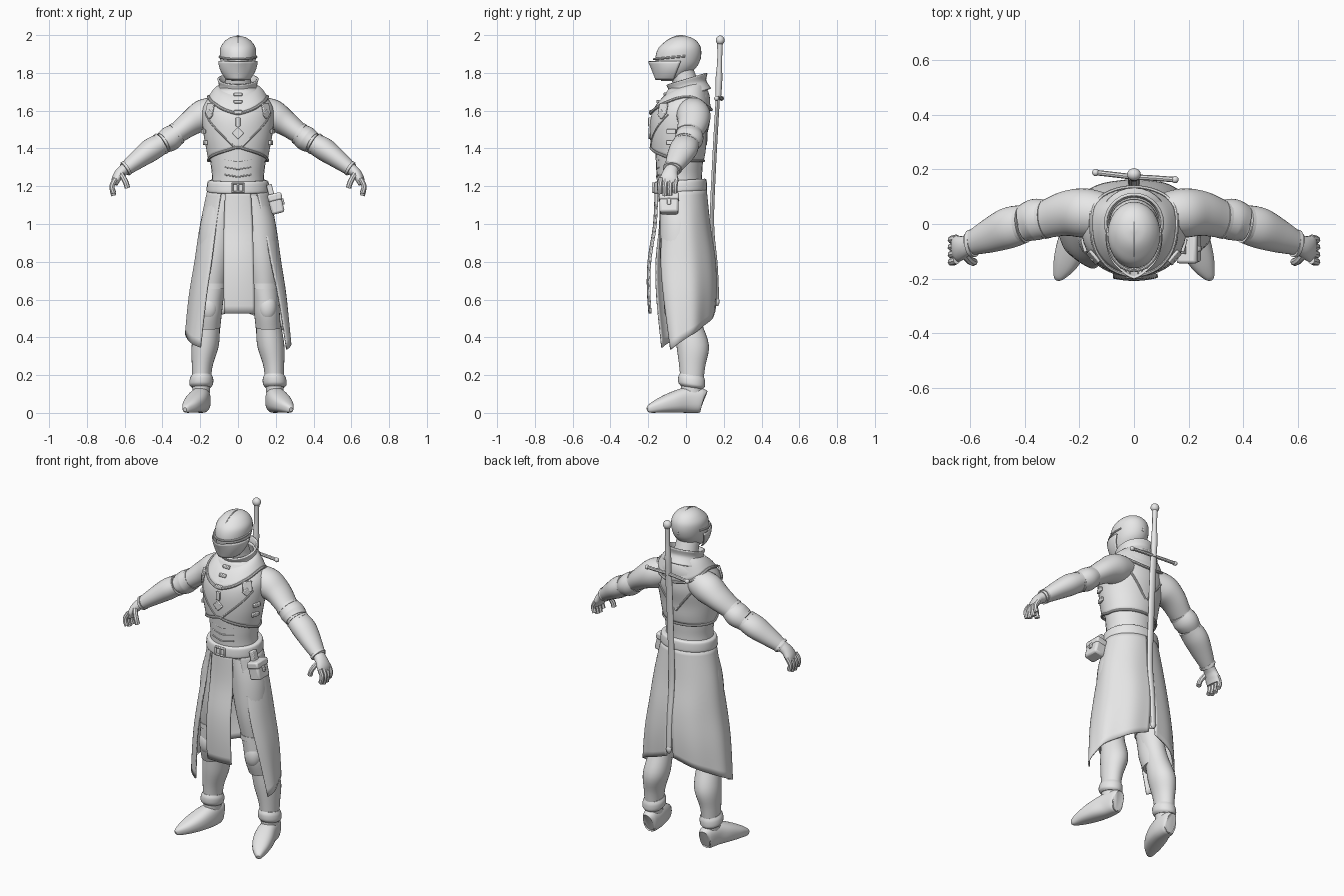
import bpy, bmesh
from math import sin, cos, pi, radians
from mathutils import Vector, Matrix, Euler

if "Cube" in bpy.data.objects:
    bpy.data.objects.remove(bpy.data.objects["Cube"])

GREY = (.8, .8, .8, 1)
clay = bpy.data.materials.new("plain_grey")
clay.use_nodes = True
clay.diffuse_color = GREY
clay.node_tree.nodes["Principled BSDF"].inputs["Base Color"].default_value = GREY
made = []


def finish(name, bm, mirror=False, thick=0, bevel=0):
    bmesh.ops.remove_doubles(bm, verts=bm.verts, dist=1e-5)
    bmesh.ops.recalc_face_normals(bm, faces=bm.faces)
    mesh = bpy.data.meshes.new(name)
    bm.to_mesh(mesh)
    bm.free()
    mesh.materials.append(clay)
    ob = bpy.data.objects.new(name, mesh)
    bpy.context.collection.objects.link(ob)
    if thick:
        ob.modifiers.new("thickness", "SOLIDIFY").thickness = thick
    if bevel:
        mod = ob.modifiers.new("soft_edges", "BEVEL")
        mod.width, mod.segments = bevel, 2
    if mirror:
        ob.modifiers.new("mirror", "MIRROR")
    made.append(ob)


def dense(keys, steps=5):
    """Smooth curve through a list of equal-length tuples."""
    k = [keys[0], *keys, keys[-1]]
    out = []
    for p, q, r, s in zip(k, k[1:], k[2:], k[3:]):
        for i in range(steps):
            t = i / steps
            out.append([b + .5 * t * (c - a + t * (2*a - 5*b + 4*c - d + t * (3*(b - c) + d - a)))
                        for a, b, c, d in zip(p, q, r, s)])
    return out + [list(keys[-1])]


def sweep(name, keys, n=28, flat=False, ref=(0, 1, 0), square=1, tilt=0, caps=True, thick=0, mirror=False):
    """Rings of (x, y, z, half width, half depth) joined into a skin."""
    bm, rows = bmesh.new(), dense(keys)
    pts, rings, b = [Vector(r[:3]) for r in rows], [], Vector(ref)
    for i, (c, row) in enumerate(zip(pts, rows)):
        if flat:
            a, b = Vector((1, 0, 0)), Vector((0, 1, tilt))
        else:
            t = (pts[min(i + 1, len(pts) - 1)] - pts[max(i - 1, 0)]).normalized()
            if i == 0 and abs(t.dot(b)) > .95:
                b = Vector((1, 0, 0))
            b = (b - t * b.dot(t)).normalized()
            a = b.cross(t)
        ring = []
        for j in range(n):
            u, v = cos(2 * pi * j / n), sin(2 * pi * j / n)
            u, v = [(abs(w) ** square) * (1 if w > 0 else -1) for w in (u, v)]
            ring.append(bm.verts.new(c + a * u * max(row[3], .002) + b * v * max(row[4], .002)))
        rings.append(ring)
    for lo, hi in zip(rings, rings[1:]):
        for j in range(n):
            bm.faces.new((lo[j], lo[(j + 1) % n], hi[(j + 1) % n], hi[j]))
    if caps:
        bm.faces.new(rings[0])
        bm.faces.new(rings[-1])
    finish(name, bm, mirror, thick)


def tube(name, pts, r, mirror=False):
    sweep(name, [(*p, r, r) for p in pts], n=8, ref=(0, 0, 1), mirror=mirror)


def patch(name, fn, cols, rows, thick=.008, mirror=False):
    bm = bmesh.new()
    grid = [[bm.verts.new(fn(i / cols, j / rows)) for i in range(cols + 1)] for j in range(rows + 1)]
    for j in range(rows):
        for i in range(cols):
            bm.faces.new((grid[j][i], grid[j][i+1], grid[j+1][i+1], grid[j+1][i]))
    finish(name, bm, mirror, thick)


def ball(name, loc, size, rot=(0, 0, 0), mirror=False):
    bm = bmesh.new()
    m = Matrix.LocRotScale(Vector(loc), Euler([radians(r) for r in rot]), Vector(size))
    bmesh.ops.create_uvsphere(bm, u_segments=24, v_segments=14, radius=1, matrix=m)
    finish(name, bm, mirror)


def box(name, loc, size, rot=(0, 0, 0), bevel=.004, mirror=False):
    bm = bmesh.new()
    m = Matrix.LocRotScale(Vector(loc), Euler([radians(r) for r in rot]), Vector(size))
    bmesh.ops.create_cube(bm, size=1, matrix=m)
    finish(name, bm, mirror, bevel=bevel)


def on(table, z, a, off=0):
    """Point on a body table (z, centre y, half width, half depth); a = 0 is the front, 90 the left."""
    for lo, hi in zip(table, table[1:]):
        if min(lo[0], hi[0]) <= z <= max(lo[0], hi[0]):
            break
    t = max(0, min(1, (z - lo[0]) / (hi[0] - lo[0])))
    cy, rx, ry = [p + (q - p) * t for p, q in zip(lo[1:], hi[1:])]
    a = radians(a)
    return Vector(((rx + off) * sin(a), cy - (ry + off) * cos(a), z))


def mix(a, b, t):
    return a + (b - a) * t


CHEST = dense([(1.32, -.04, .155, .13), (1.38, -.04, .165, .143), (1.46, -.04, .18, .15),
               (1.55, -.03, .19, .158), (1.62, -.02, .185, .146), (1.68, .005, .145, .12), (1.74, .01, .09, .09)])
SKIRT = dense([(1.2, -.027, .158, .135), (1, -.02, .2, .15), (.8, -.02, .23, .18), (.6, -.018, .262, .183), (.32, -.018, .288, .155)])

# Torso and cuirass
sweep("abdomen", [(0, -.03, 1.12, .15, .12), (0, -.035, 1.24, .138, .12), (0, -.035, 1.32, .145, .124), (0, -.035, 1.42, .155, .13)], flat=True)


def hem(a):
    return 1.335 + (.07 * (1 - abs(a) / 90) if abs(a) < 90 else 0)


patch("cuirass", lambda u, v: on(CHEST, mix(hem(360*u - 180), 1.72, v), 360*u - 180), 48, 18)
tube("cuirass_rim", [on(CHEST, hem(a), a) for a in range(-180, 181, 15)], .007)
tube("front_strap", [on(CHEST, mix(1.4, 1.58, t / 5), mix(4, 64, t / 5)) for t in range(6)], .005, True)
tube("back_strap", [on(CHEST, mix(1.42, 1.62, t / 5), mix(178, 130, t / 5)) for t in range(6)], .006, True)
box("chest_bar", on(CHEST, 1.54, 0, .003), (.025, .016, .05))
box("chest_diamond", on(CHEST, 1.48, 0, .002), (.045, .012, .045), (0, 45, 0))
for z in (1.43, 1.49):
    box("side_buckle", on(CHEST, z, 75, .005), (.05, .014, .024), (0, 0, 75), mirror=True)
box("shoulder_badge", on(CHEST, 1.61, 50, .006), (.055, .012, .06), (-15, 0, 50), mirror=True)
box("badge_point", on(CHEST, 1.58, 50, .005), (.038, .012, .038), (0, 45, 50), mirror=True)
for z in (1.25, 1.29, 1.33):
    tube("abdomen_lace", [(x, -.156 + x * x * 3, z + abs(x) * .15) for x in (-.07, -.03, 0, .03, .07)], .004)

# Cowl, collar and neck
sweep("neck", [(0, .02, 1.64, .09, .085), (0, 0, 1.74, .07, .07), (0, -.03, 1.82, .065, .07)], flat=True)


def cowl(u, v):
    a = 360 * u - 180
    inner = Vector((.088 * sin(radians(a)), .01 - .088 * cos(radians(a)), 1.735 - .03 * cos(radians(a))))
    edge = 1.64 - .035 * cos(radians(2 * a)) - .02 * max(0, 1 - abs(a) / 40)
    p = inner.lerp(on(CHEST, edge, a, .007), v)
    return p + Vector((0, 0, .016 * sin(pi * v)))


patch("cowl", cowl, 48, 8, .01)
tube("cowl_edge", [cowl(i / 36, 1) for i in range(37)], .008)
for v in (.25, .6, .95):
    box("cowl_clasp", cowl(.5, v) + Vector((0, -.004, 0)), (.045, .018, .018))
sweep("collar", [(0, .015, 1.68, .115, .11), (0, .008, 1.73, .092, .09), (0, .004, 1.77, .1, .1)],
      flat=True, tilt=.3, caps=False, thick=.01)

# Helmet with visor
sweep("helmet", [(0, -.09, 1.757, .03, .04), (0, -.075, 1.78, .06, .07), (0, -.05, 1.83, .084, .105), (0, -.042, 1.88, .095, .12),
                 (0, -.034, 1.93, .094, .113), (0, -.025, 1.965, .073, .085), (0, -.022, 1.987, .043, .05),
                 (0, -.02, 1.996, .008, .008)], flat=True, n=36)
tube("helmet_crest", [(0, -.147, 1.92), (0, -.112, 1.96), (0, -.07, 1.986), (0, -.02, 1.996),
                      (0, .04, 1.973), (0, .073, 1.93), (0, .076, 1.87)], .004)
tube("visor_brow", [(.097 * sin(radians(a)), -.045 - .125 * cos(radians(a)), 1.885 - .012 * cos(radians(a)))
                    for a in range(-110, 111, 20)], .006)


def visor(u, v):
    a = radians(200 * u - 100)
    w, d, z = mix(.098, .055, v * v), mix(.13, .075, v), mix(1.862, 1.765, v)
    return Vector((w * sin(a), mix(-.05, -.08, v) - d * (cos(a) + mix(.12, .02, v) * max(0, 1 - abs(a) * 2)), z))


patch("visor", visor, 28, 8, .006)
for i in (-3, -2, -1, 1, 2, 3):
    for v in (.25, .6):
        box("visor_breath_slot", visor(.5 + i * .045, v), (.005, .008, .014), (0, 0, i * 9), .001)

# Arms
sweep("upper_arm", [(.1, .03, 1.6, .075, .08), (.18, .04, 1.575, .085, .09), (.25, .038, 1.535, .068, .082),
                    (.33, .015, 1.475, .054, .068), (.4, 0, 1.43, .05, .062)], mirror=True)
sweep("elbow_guard", [(.325, .018, 1.478, .058, .07), (.36, .016, 1.452, .066, .076), (.395, .004, 1.43, .058, .069)], mirror=True)
sweep("bracer", [(.405, 0, 1.425, .056, .07), (.46, -.015, 1.393, .061, .075), (.53, -.044, 1.342, .05, .062),
                 (.6, -.073, 1.288, .036, .042)], mirror=True)
for x, y, z, r in ((.325, .018, 1.478, .061), (.408, 0, 1.424, .06), (.592, -.07, 1.295, .041)):
    sweep("sleeve_band", [(x - .006, y, z + .004, r, r + .01), (x + .006, y - .002, z - .004, r, r + .01)], mirror=True)

# Hands
sweep("palm", [(.59, -.07, 1.297, .032, .034), (.622, -.083, 1.272, .028, .04), (.644, -.09, 1.24, .024, .048),
               (.654, -.092, 1.208, .015, .046)], n=20, mirror=True)
for i in range(4):
    y, drop = -.052 - .027 * i, (.05, .062, .06, .045)[3 - i]
    tube("finger", [(.648, y, 1.24), (.664, y - .004, 1.212), (.667, y - .006, 1.19), (.658, y - .005, 1.212 - drop)], .014, True)
tube("thumb", [(.622, -.11, 1.27), (.604, -.13, 1.24), (.592, -.138, 1.215), (.585, -.138, 1.19)], .0145, True)

# Legs
sweep("leg", [(.07, -.03, 1.15, .085, .105), (.1, -.035, 1, .1, .105), (.125, -.035, .8, .088, .1), (.145, -.02, .6, .068, .08),
              (.158, .005, .5, .064, .07), (.173, .035, .36, .072, .086), (.19, .033, .24, .054, .068),
              (.195, .03, .1, .045, .055)], flat=True, mirror=True)
sweep("knee_guard", [(.138, -.03, .67, .074, .085), (.147, -.028, .6, .07, .084), (.153, -.024, .53, .068, .083),
                     (.16, -.005, .45, .066, .075)], flat=True, tilt=.12, mirror=True)
sweep("knee_band", [(.138, -.03, .655, .079, .09), (.137, -.03, .685, .079, .09)], flat=True, mirror=True)
ball("knee_cap", (.155, -.072, .56), (.05, .045, .075), mirror=True)
sweep("ankle_cuff", [(.195, .03, .135, .05, .058), (.195, .03, .15, .062, .07), (.193, .03, .18, .062, .071),
                     (.192, .031, .2, .053, .064)], flat=True, tilt=-.15, mirror=True)
sweep("shoe", [(.19, .092, .062, .03, .055), (.19, .085, .064, .04, .063), (.192, .06, .067, .047, .067), (.2, 0, .067, .054, .067),
               (.222, -.07, .055, .058, .055), (.25, -.14, .038, .046, .038), (.274, -.19, .022, .022, .022),
               (.28, -.205, .018, .008, .01)], ref=(0, 0, 1), square=.8, mirror=True)


# Split coat skirt and front tabard
def coat(name, side, top, bottom, low):
    def fn(u, v):
        a = mix(mix(top, bottom, v), mix(180, 175, v), u)
        return on(SKIRT, mix(1.19, mix(low, .54, u), v), side * a, .004 * sin(u * 18) * v)
    patch(name, fn, 32, 20)


coat("coat_right", -1, 33, 44, .345)
coat("coat_left", 1, 38, 65, .335)
patch("tabard", lambda u, v: on(SKIRT, mix(1.19, .525, v), mix(-1, 1, u) * mix(24, 17, v) + 1.5 * v, .004), 12, 16)

# Belt, buckle and pouch
sweep("belt", [(0, -.03, 1.168, .158, .135), (0, -.03, 1.178, .166, .142), (0, -.03, 1.222, .162, .139),
               (0, -.03, 1.232, .15, .13)], flat=True, tilt=.06, square=.97)
for z in (1.17, 1.215):
    box("buckle_bar", (0, -.174, z), (.066, .014, .01))
for x in (-.03, 0, .03):
    box("buckle_side", (x, -.174, 1.192), (.01, .014, .05))
box("pouch", (.202, -.09, 1.105), (.07, .1, .1), (0, -14, 0), .012)
box("pouch_flap", (.195, -.09, 1.142), (.076, .108, .04), (0, -14, 0), .01)
box("pouch_loop", (.172, -.09, 1.175), (.03, .04, .07), (0, -14, 0))
box("pouch_clasp", (.238, -.09, 1.12), (.012, .02, .035), (0, -14, 0))

# Sword on the back
sweep("sword_sheath", [(0, .168, 1.66, .022, .011), (0, .148, 1.3, .021, .011), (0, .138, 1, .019, .011),
                       (0, .158, .78, .017, .01), (0, .165, .6, .015, .01), (0, .165, .565, .005, .005)], n=12)
ball("sheath_tip", (0, .165, .59), (.017, .013, .022))
sweep("sword_grip", [(0, .17, 1.66, .016, .015), (0, .174, 1.76, .019, .018), (0, .178, 1.86, .014, .013),
                     (0, .18, 1.96, .016, .015)], n=16)
ball("sword_pommel", (0, .181, 1.973), (.025, .023, .025))
tube("sword_guard", [(-.14, .188, 1.665), (-.07, .18, 1.667), (0, .172, 1.668), (.07, .168, 1.667), (.15, .162, 1.665)], .01)
for x, y in ((-.14, .188), (.15, .162)):
    ball("guard_end", (x, y, 1.665), (.013, .013, .013))

# Smooth shading with crisp edges
bpy.ops.object.select_all(action="DESELECT")
for ob in made:
    ob.select_set(True)
bpy.context.view_layer.objects.active = made[0]
bpy.ops.object.shade_smooth_by_angle(angle=radians(40))
